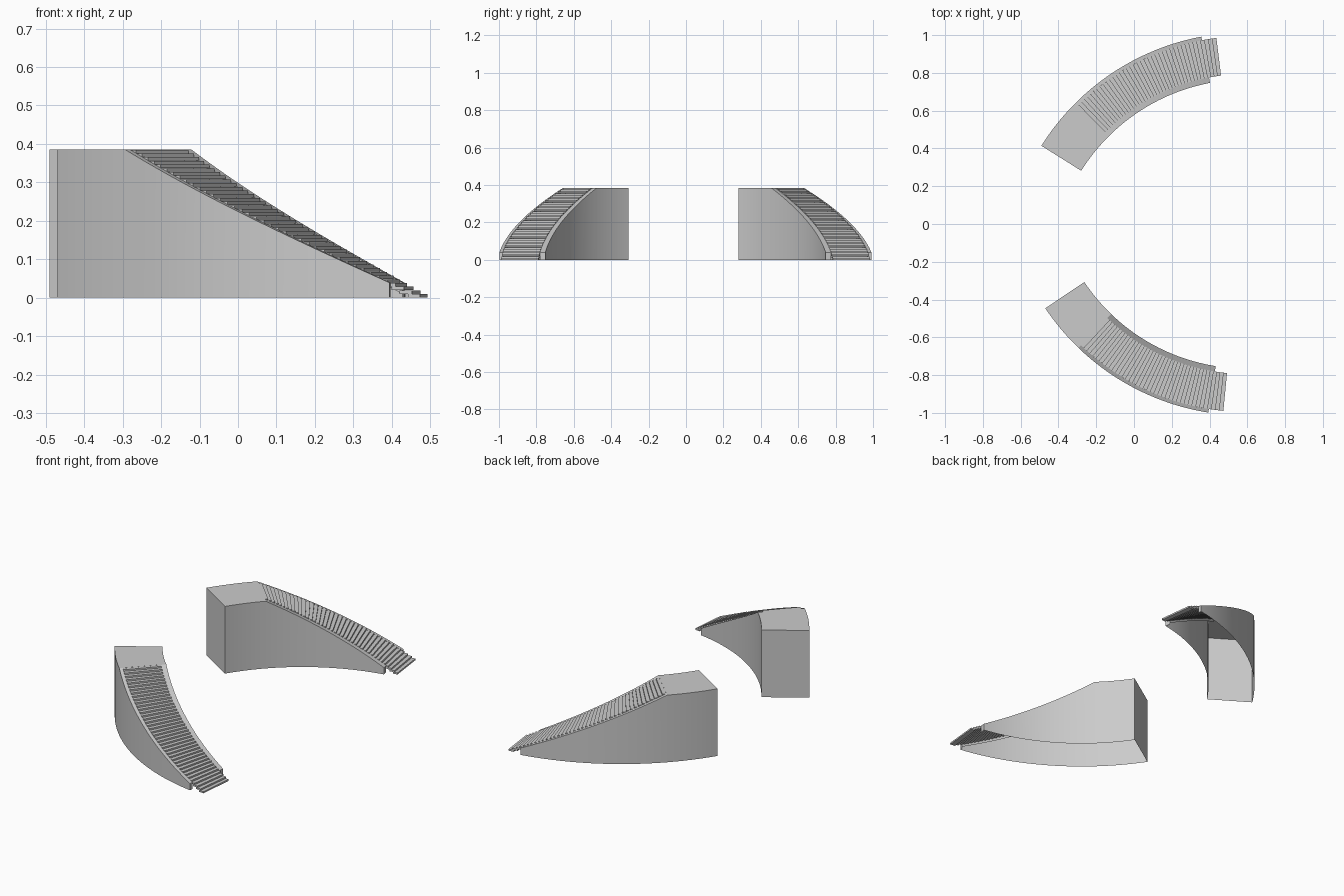
import bpy, bmesh
from math import sin, cos, radians

if "Cube" in bpy.data.objects:
    bpy.data.objects.remove(bpy.data.objects["Cube"])

CX, CY = 0.594, 0.266          # arc centre (CY mirrored for each side)
RI, RO = 1.031, 1.280          # outside faces of the inner / outer wall
SI, SO = 1.060, 1.261          # step edges
H = 0.385                      # landing height
A_END, A_TOP, A_LOW, A_STEP = 23.6, 11.3, -23.6, -27.1   # degrees from arc middle
N_STEPS = 40


def ramp(a):
    """Height of the sloping wall top at angle a."""
    return min(H, 0.039 + (a - A_LOW) / (A_TOP - A_LOW) * (H - 0.039))


def place(side, mid, r, a, z):
    t = radians(mid + a)
    return (CX + r * cos(t), side * (r * sin(t) - CY), z)


def finish(name, bm, smooth=True):
    bmesh.ops.remove_doubles(bm, verts=bm.verts, dist=1e-5)
    bmesh.ops.recalc_face_normals(bm, faces=bm.faces)
    me = bpy.data.meshes.new(name)
    bm.to_mesh(me)
    bm.free()
    ob = bpy.data.objects.new(name, me)
    bpy.context.collection.objects.link(ob)
    if smooth:
        bpy.ops.object.select_all(action='DESELECT')
        ob.select_set(True)
        bpy.context.view_layer.objects.active = ob
        bpy.ops.object.shade_smooth_by_angle(angle=radians(25))


def sweep(bm, side, mid, angles, profile):
    """Skin the (radius, height) profile along the arc."""
    rows = [[bm.verts.new(place(side, mid, r, a, z)) for r, z in profile(a)] for a in angles]
    for p, q in zip(rows, rows[1:]):
        for i in range(len(p) - 1):
            bm.faces.new((p[i], p[i + 1], q[i + 1], q[i]))
    return rows


def span(a, b, n):
    return [a + (b - a) * i / n for i in range(n + 1)]


def build(label, side, mid):
    low, high = span(A_LOW, A_TOP, 36), span(A_TOP, A_END, 12)

    # side walls: outside sheet, sloping cap, inside lip down to the steps
    for part, r0, r1 in (("inner_wall", RI, SI), ("outer_wall", RO, SO)):
        bm = bmesh.new()
        sweep(bm, side, mid, low,
              lambda a: [(r0, 0), (r0, ramp(a)), (r1, ramp(a)), (r1, max(0, ramp(a) - 0.03))])
        # end cap at the foot of the wall
        z = ramp(A_LOW)
        bm.faces.new([bm.verts.new(place(side, mid, r, A_LOW, h))
                      for r, h in ((r0, 0), (r0, z), (r1, z), (r1, 0))])
        finish(f"{label}_{part}", bm)

    # landing: hollow, open underneath, closed at the far end
    bm = bmesh.new()
    rows = sweep(bm, side, mid, high, lambda a: [(RI, 0), (RI, H), (RO, H), (RO, 0)])
    bm.faces.new(rows[-1])
    finish(f"{label}_landing", bm)

    # overlapping step slabs
    bm = bmesh.new()
    tread, rise = (A_TOP - A_STEP) / N_STEPS, H / N_STEPS
    for i in range(N_STEPS):
        a0 = A_STEP + i * tread
        a1 = min(a0 + 1.5 * tread, A_TOP)
        z0, z1 = i * rise, (i + 1) * rise - 0.0005
        v = [bm.verts.new(place(side, mid, r, a, z))
             for z in (z0, z1) for r, a in ((SI, a0), (SO, a0), (SO, a1), (SI, a1))]
        for f in ((0, 1, 2, 3), (4, 5, 6, 7), (0, 1, 5, 4), (1, 2, 6, 5), (2, 3, 7, 6), (3, 0, 4, 7)):
            bm.faces.new([v[k] for k in f])
    finish(f"{label}_steps", bm, smooth=False)


build("back_stair", 1, 124.3)
build("front_stair", -1, 122.6)
